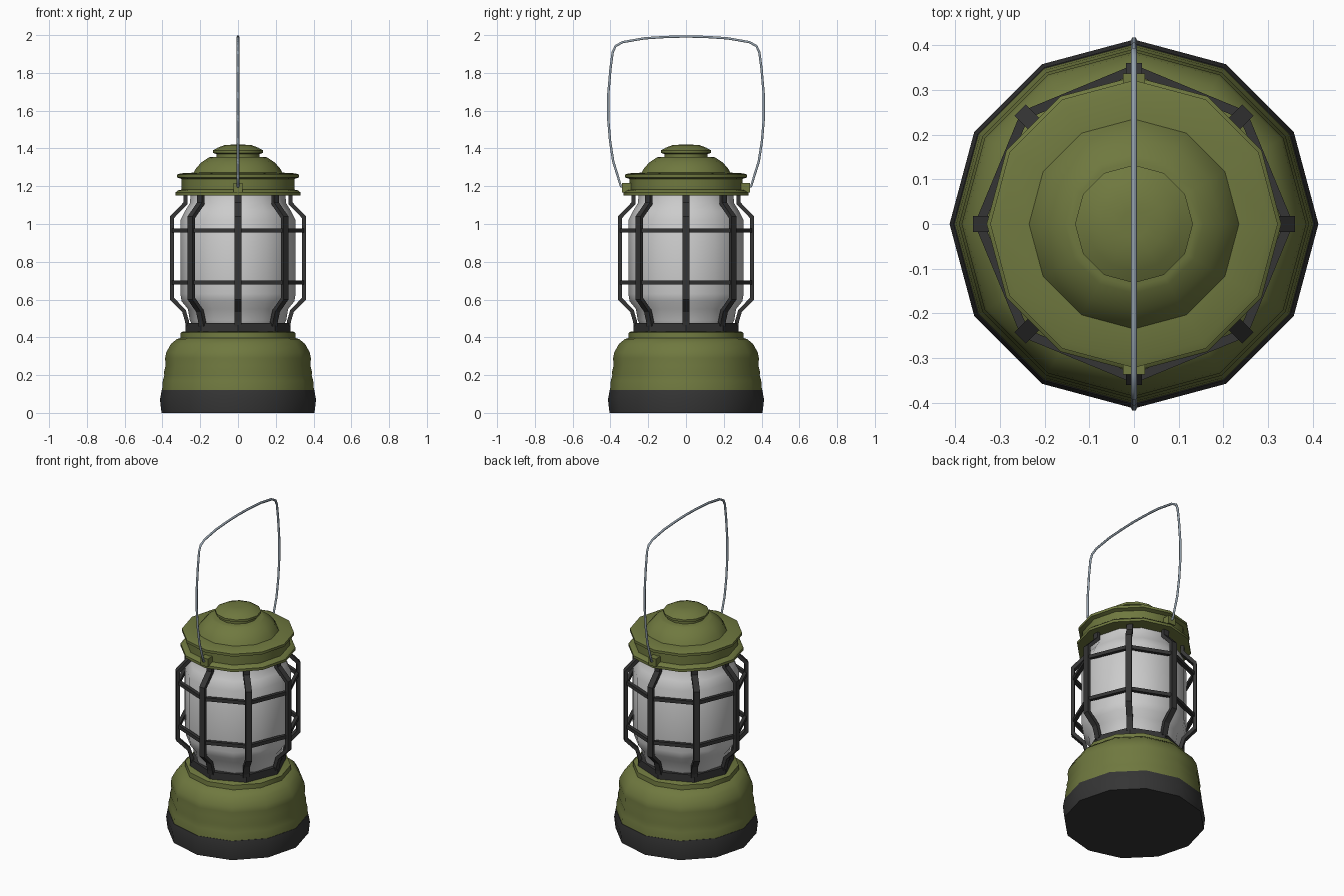
import bpy, bmesh, math
from mathutils import Vector

if "Cube" in bpy.data.objects:
    bpy.data.objects.remove(bpy.data.objects["Cube"])


def material(name, rgb):
    m = bpy.data.materials.new(name)
    m.diffuse_color = (*rgb, 1)
    m.use_nodes = True
    m.node_tree.nodes["Principled BSDF"].inputs["Base Color"].default_value = m.diffuse_color
    return m


GREEN = material("olive_paint", (0.16, 0.19, 0.05))
DARK = material("dark_rubber", (0.035, 0.035, 0.035))
STEEL = material("steel_wire", (0.30, 0.36, 0.42))


def finish(bm, name, mat=None, smooth=None):
    bmesh.ops.recalc_face_normals(bm, faces=bm.faces[:])
    me = bpy.data.meshes.new(name)
    bm.to_mesh(me)
    bm.free()
    ob = bpy.data.objects.new(name, me)
    bpy.context.collection.objects.link(ob)
    if mat:
        me.materials.append(mat)
    if smooth:
        bpy.ops.object.select_all(action='DESELECT')
        ob.select_set(True)
        bpy.context.view_layer.objects.active = ob
        bpy.ops.object.shade_smooth_by_angle(angle=math.radians(smooth))
    return ob


def lathe(name, profile, sides, mat=None, closed=False, smooth=35):
    """Turn (radius, height) points about z; open profiles get end caps."""
    bm = bmesh.new()
    rings = []
    for r, z in profile:
        rings.append([bm.verts.new((r * math.cos(2 * math.pi * i / sides),
                                    r * math.sin(2 * math.pi * i / sides), z))
                      for i in range(sides)])
    pairs = list(zip(rings, rings[1:]))
    if closed:
        pairs.append((rings[-1], rings[0]))
    else:
        bm.faces.new(rings[0])
        bm.faces.new(rings[-1])
    for a, b in pairs:
        for i in range(sides):
            j = (i + 1) % sides
            bm.faces.new((a[i], a[j], b[j], b[i]))
    return finish(bm, name, mat, smooth)


def bar(name, path, width, depth, angle, mat):
    """Sweep a rectangle along an (r, z) path, then turn it about z."""
    bm = bmesh.new()
    pts = [Vector(p) for p in path]
    c, s = math.cos(angle), math.sin(angle)
    rings = []
    for i, p in enumerate(pts):
        d1 = (p - pts[max(i - 1, 0)]).normalized()
        d2 = (pts[min(i + 1, len(pts) - 1)] - p).normalized()
        t = (d1 + d2).normalized()
        n = Vector((t.y, -t.x))
        edge = d1 if d1.length else d2
        n *= depth / 2 / max(edge.dot(t), 0.5)
        ring = []
        for k, w in ((1, 1), (1, -1), (-1, -1), (-1, 1)):
            q, y = p + n * k, w * width / 2
            ring.append(bm.verts.new((q.x * c - y * s, q.x * s + y * c, q.y)))
        rings.append(ring)
    for a, b in zip(rings, rings[1:]):
        for i in range(4):
            j = (i + 1) % 4
            bm.faces.new((a[i], a[j], b[j], b[i]))
    bm.faces.new(rings[0])
    bm.faces.new(rings[-1])
    return finish(bm, name, mat)


# Base: rubber foot and painted body
lathe("rubber_foot", [(0.405, 0), (0.413, 0.07), (0.404, 0.12), (0.38, 0.12)], 12, DARK)
lathe("base_body", [(0.39, 0.11), (0.402, 0.12), (0.398, 0.17), (0.39, 0.20), (0.392, 0.215),
                    (0.383, 0.25), (0.386, 0.29), (0.38, 0.32), (0.355, 0.365), (0.325, 0.39),
                    (0.305, 0.397), (0.303, 0.425), (0.293, 0.43)], 12, GREEN)

# Glass chimney
lathe("glass", [(0.24, 0.46), (0.255, 0.49), (0.265, 0.55), (0.298, 0.59), (0.305, 0.63),
                (0.305, 1.02), (0.28, 1.07), (0.255, 1.11), (0.25, 1.16)], 12)

# Cage: collar, hoops and upright bars
lathe("cage_collar", [(0.278, 0.425), (0.278, 0.475), (0.235, 0.475), (0.235, 0.425)],
      8, DARK, closed=True, smooth=None)
for n, z in enumerate((0.69, 0.965)):
    lathe(f"cage_hoop_{n + 1}", [(0.357, z - 0.011), (0.357, z + 0.011),
                                 (0.335, z + 0.011), (0.335, z - 0.011)],
          8, DARK, closed=True, smooth=None)
for n in range(8):
    bar(f"cage_bar_{n + 1}", [(0.266, 0.46), (0.27, 0.485), (0.286, 0.54), (0.35, 0.605),
                              (0.35, 1.035), (0.278, 1.11), (0.278, 1.16)],
        0.036, 0.021, n * math.pi / 4, DARK)

# Cap
lathe("cap", [(0.31, 1.15), (0.33, 1.152), (0.33, 1.168), (0.318, 1.178), (0.298, 1.182),
              (0.298, 1.238), (0.322, 1.246), (0.322, 1.262), (0.305, 1.268), (0.235, 1.272),
              (0.222, 1.295), (0.195, 1.325), (0.155, 1.352), (0.140, 1.356)], 12, GREEN)
lathe("cap_knob", [(0.115, 1.35), (0.115, 1.37), (0.132, 1.376), (0.132, 1.39),
                   (0.105, 1.405), (0.07, 1.418), (0.03, 1.42)], 12, GREEN)

# Handle lugs
for name, side in (("front_lug", -1), ("back_lug", 1)):
    bm = bmesh.new()
    bmesh.ops.create_cube(bm, size=1)
    for v in bm.verts:
        v.co = (v.co.x * 0.05, side * 0.315 + v.co.y * 0.045, 1.192 + v.co.z * 0.05)
    finish(bm, name, GREEN)

# Wire handle
half = [(0.325, 1.195), (0.345, 1.20), (0.36, 1.25), (0.385, 1.33), (0.402, 1.44), (0.412, 1.56),
        (0.412, 1.68), (0.40, 1.82), (0.388, 1.91), (0.373, 1.942), (0.335, 1.963),
        (0.22, 1.983), (0.11, 1.99)]
path = half + [(0, 1.993)] + [(-y, z) for y, z in reversed(half)]
cu = bpy.data.curves.new("handle", 'CURVE')
cu.dimensions = '3D'
cu.bevel_depth = 0.007
cu.bevel_resolution = 1
cu.use_fill_caps = True
sp = cu.splines.new('POLY')
sp.points.add(len(path) - 1)
for p, (y, z) in zip(sp.points, path):
    p.co = (0, y, z, 1)
cu.materials.append(STEEL)
bpy.context.collection.objects.link(bpy.data.objects.new("handle", cu))
